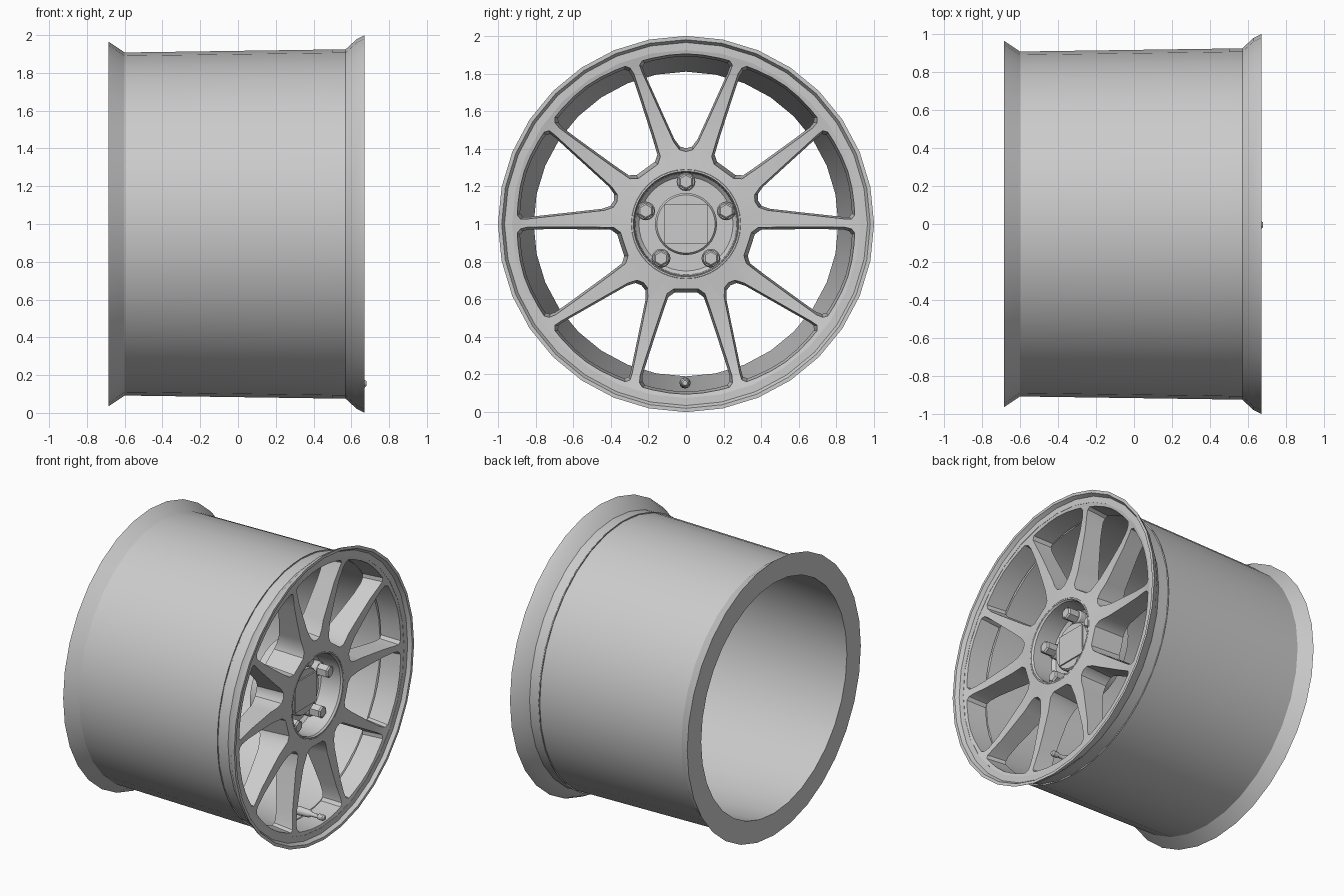
import bpy, bmesh, math
from math import cos, sin, pi, radians
from mathutils import Vector

cube = bpy.data.objects.get("Cube")
if cube:
    bpy.data.objects.remove(cube, do_unlink=True)

# Single bare metal colour
metal = bpy.data.materials.new("light_grey_metal")
metal.use_nodes = True
GREY = (0.6, 0.6, 0.6, 1)
metal.diffuse_color = GREY
metal.node_tree.nodes["Principled BSDF"].inputs["Base Color"].default_value = GREY


def finish(name, bm, angle=30):
    bmesh.ops.remove_doubles(bm, verts=bm.verts, dist=0.0005)
    bmesh.ops.recalc_face_normals(bm, faces=bm.faces)
    mesh = bpy.data.meshes.new(name)
    bm.to_mesh(mesh)
    bm.free()
    mesh.materials.append(metal)
    ob = bpy.data.objects.new(name, mesh)
    bpy.context.collection.objects.link(ob)
    bpy.ops.object.select_all(action='DESELECT')
    ob.select_set(True)
    bpy.context.view_layer.objects.active = ob
    bpy.ops.object.shade_smooth_by_angle(angle=radians(angle))
    return ob


def lathe(name, profile, n=32, y=0.0, z=1.0, closed=False, angle=30):
    """Spin (x, radius) points around an axis parallel to x."""
    bm = bmesh.new()
    rings = [[bm.verts.new((x, y + r * cos(pi / 2 + 2 * pi * i / n),
                            z + r * sin(pi / 2 + 2 * pi * i / n)))
              for i in range(n)] for x, r in profile]
    pairs = list(zip(rings, rings[1:]))
    if closed:
        pairs.append((rings[-1], rings[0]))
    else:
        bm.faces.new(rings[0])
        bm.faces.new(rings[-1])
    for a, b in pairs:
        for i in range(n):
            j = (i + 1) % n
            bm.faces.new((a[i], a[j], b[j], b[i]))
    return finish(name, bm, angle)


# Rim barrel with both flanges and a tapering bore
lathe("rim_barrel", [
    (-0.685, 0.965), (-0.6, 0.908), (0.57, 0.925), (0.63, 0.98), (0.67, 1.0),
    (0.67, 0.98), (0.645, 0.965), (0.645, 0.925), (0.5, 0.925), (0.48, 0.895),
    (-0.685, 0.81)], closed=True)


# Spoke disc: depth of the front and back surfaces by radius
def lerp_table(table, r):
    for (r0, x0), (r1, x1) in zip(table, table[1:]):
        if r <= r1:
            return x0 + (x1 - x0) * max(0, (r - r0) / (r1 - r0))
    return table[-1][1]


FRONT = [(0.28, 0.62), (0.5, 0.6), (0.8, 0.615), (0.93, 0.645)]
BACK = [(0.28, 0.36), (0.5, 0.45), (0.8, 0.5), (0.93, 0.49)]


def polar(r, deg):
    return Vector((r * cos(radians(deg)), r * sin(radians(deg))))


# Half window outlines: (radial, sideways) from the window's middle line
NARROW = [(0.385, 0), (0.395, 0.035), (0.435, 0.065), (0.49, 0.09)]
WIDE = [(0.345, 0), (0.345, 0.065), (0.37, 0.1), (0.46, 0.132)]
NARROW_SIDE = [(0.6, 0.14), (0.72, 0.194), (0.81, 0.235)]
WIDE_SIDE = [(0.6, 0.178), (0.72, 0.217), (0.81, 0.245)]
RIM_END = [Vector((0.845, 0.247)), Vector((0.868, 0.232)),
           polar(0.9, 11.25), polar(0.903, 5.6), polar(0.905, 0)]
# Matching points on the hub circle, spoke middle line and rim circle
BORDER = ([polar(0.28, a) for a in (0, 9, 18)]
          + [polar(r, 18) for r in (0.48, 0.62, 0.75, 0.84, 0.88)]
          + [polar(0.93, a) for a in (18, 11.25, 5.6, 0)])

bm = bmesh.new()
for k in range(10):
    base = radians(90 + 36 * k)
    inner, side = (NARROW, NARROW_SIDE) if k % 2 == 0 else (WIDE, WIDE_SIDE)
    window = [Vector(p) for p in inner + side] + RIM_END
    for mirror in (1, -1):
        def place(p, table):
            a = base + mirror * math.atan2(p.y, p.x)
            r = p.length
            return bm.verts.new((lerp_table(table, r), r * cos(a), 1 + r * sin(a)))
        rows = []
        for w, b in zip(window, BORDER):
            drafted = w.lerp(Vector((0.68, 0)), 0.06)
            rows.append([place(b, FRONT), place(w, FRONT),
                         place(drafted, BACK), place(b, BACK)])
        for p, q in zip(rows, rows[1:]):
            for c in range(3):
                bm.faces.new((p[c], p[c + 1], q[c + 1], q[c]))
finish("spoke_disc", bm, 35)

# Hub with recessed front pocket and rear mounting pad
lathe("hub", [
    (0.44, 0.16), (0.44, 0.25), (0.46, 0.27), (0.605, 0.275), (0.62, 0.29),
    (0.6, 0.31), (0.4, 0.325), (0.32, 0.325), (0.32, 0.16)], n=40, closed=True)
lathe("centre_cap", [(0.32, 0.16), (0.505, 0.165), (0.52, 0.155)], n=32)

# Square badge plate on the cap
bm = bmesh.new()
bmesh.ops.create_cube(bm, size=1)
for v in bm.verts:
    v.co = (0.525 + v.co.x * 0.009, v.co.y * 0.23, 1 + v.co.z * 0.21)
finish("cap_plate", bm)

# Five wheel bolts with a round washer and a hexagonal head
for k in range(5):
    a = pi / 2 + 2 * pi * k / 5
    y, z = 0.225 * cos(a), 1 + 0.225 * sin(a)
    lathe(f"bolt_washer_{k + 1}", [(0.43, 0.05), (0.48, 0.05), (0.49, 0.044)], 16, y, z)
    lathe(f"bolt_head_{k + 1}", [(0.48, 0.044), (0.56, 0.044), (0.57, 0.034)], 6, y, z)

# Tyre valve
lathe("valve_stem", [
    (0.47, 0.03), (0.56, 0.025), (0.58, 0.014), (0.63, 0.014), (0.635, 0.02),
    (0.67, 0.02), (0.68, 0.013)], 12, -0.005, 0.155)
